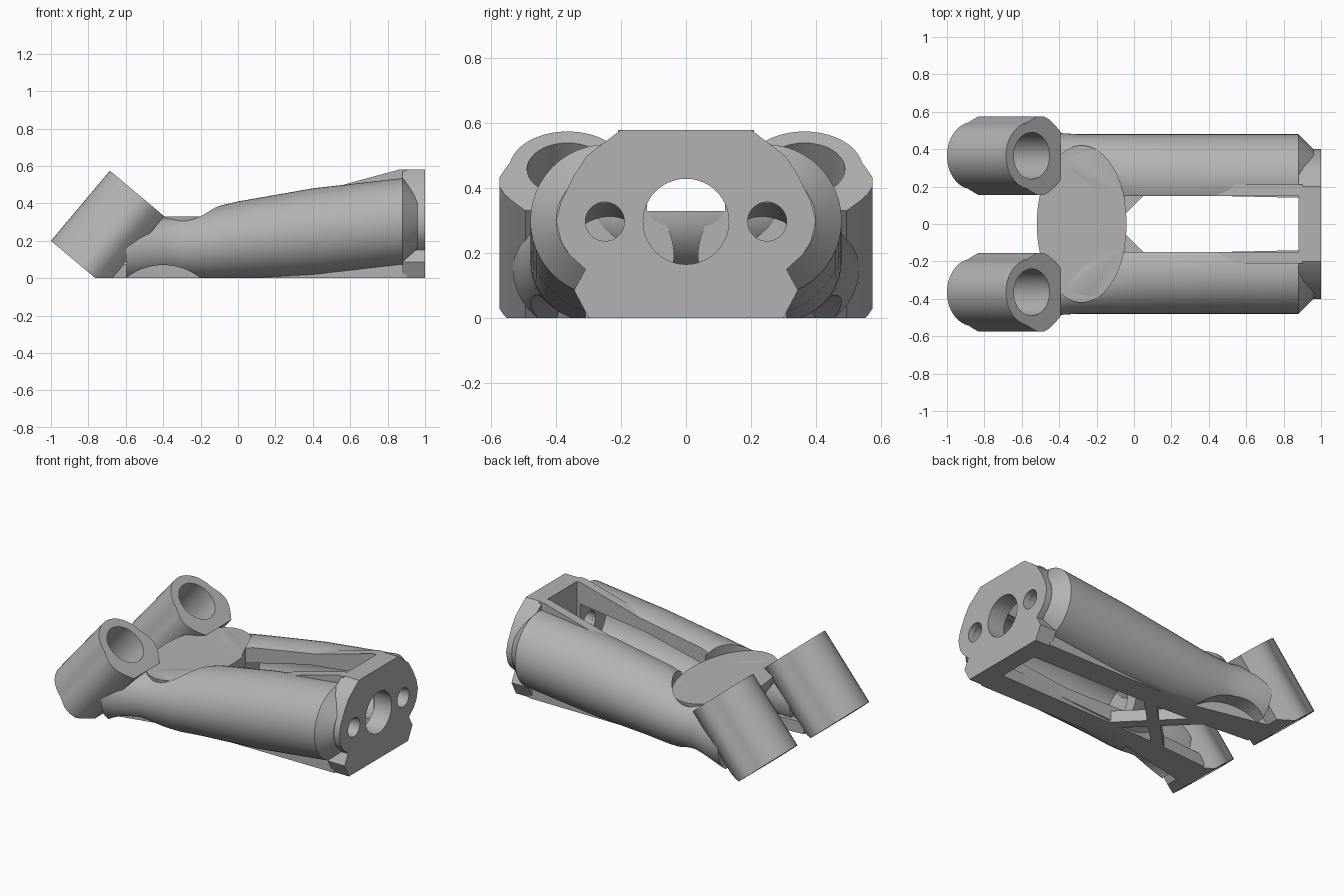
import bpy, bmesh
from math import sin, cos, pi, radians
from mathutils import Vector

if "Cube" in bpy.data.objects:
    bpy.data.objects.remove(bpy.data.objects["Cube"])

grey = bpy.data.materials.new("plain_grey")
grey.use_nodes = True
grey.diffuse_color = (0.45, 0.45, 0.45, 1)
grey.node_tree.nodes["Principled BSDF"].inputs["Base Color"].default_value = grey.diffuse_color


def loft(name, rings):
    """Skin a closed solid through rings of equal point count."""
    bm = bmesh.new()
    rows = [[bm.verts.new(p) for p in ring] for ring in rings]
    n = len(rows[0])
    for a, b in zip(rows, rows[1:]):
        for i in range(n):
            j = (i + 1) % n
            bm.faces.new((a[i], a[j], b[j], b[i]))
    bm.faces.new(rows[0])
    bm.faces.new(rows[-1])
    bmesh.ops.recalc_face_normals(bm, faces=bm.faces)
    mesh = bpy.data.meshes.new(name)
    bm.to_mesh(mesh)
    bm.free()
    mesh.materials.append(grey)
    obj = bpy.data.objects.new(name, mesh)
    bpy.context.collection.objects.link(obj)
    return obj


def ellipse_x(x, y, z, ry, rz, n=48):
    return [(x, y + ry * cos(2 * pi * i / n), z + rz * sin(2 * pi * i / n)) for i in range(n)]


def rod_x(name, x0, x1, y, z, r):
    return loft(name, [ellipse_x(x, y, z, r, r) for x in (x0, x1)])


def slab_z(name, plan, z0, z1):
    return loft(name, [[(x, y, z) for x, y in plan] for z in (z0, z1)])


def box(name, x0, x1, y0, y1, z0, z1):
    return slab_z(name, [(x0, y0), (x1, y0), (x1, y1), (x0, y1)], z0, z1)


def activate(obj):
    bpy.ops.object.select_all(action='DESELECT')
    obj.select_set(True)
    bpy.context.view_layer.objects.active = obj


def cut(obj, cutter):
    activate(obj)
    mod = obj.modifiers.new("cut", 'BOOLEAN')
    mod.operation, mod.solver, mod.object = 'DIFFERENCE', 'EXACT', cutter
    bpy.ops.object.modifier_apply(modifier=mod.name)
    bpy.data.objects.remove(cutter)


def finish(obj, mirrored=False):
    activate(obj)
    if mirrored:
        mod = obj.modifiers.new("mirror", 'MIRROR')
        mod.use_axis = (False, True, False)
        mod.use_clip = False
        mod.use_mirror_merge = False
        bpy.ops.object.modifier_apply(modifier=mod.name)
    bpy.ops.object.shade_smooth_by_angle(angle=radians(28))


# Tilted sockets: section swept along an axis leaning towards the body
AXIS = Vector((0.643, 0, 0.766))
ACROSS = Vector((0.766, 0, -0.643))
TOP = Vector((-0.547, 0.365, 0.459))


def tilted_ring(section, s):
    return [TOP + AXIS * s + ACROSS * u + Vector((0, v, 0)) for u, v in section]


def socket_bore():
    circle = [(0.125 * cos(i * pi / 20), 0.125 * sin(i * pi / 20)) for i in range(40)]
    return loft("bore", [tilted_ring(circle, s) for s in (-0.8, 0.3)])


ears = [(0.2, 0.13), (0.155, 0.17), (0.12, 0.195), (0.085, 0.21), (0.04, 0.21), (0.005, 0.195)]
back = [(0.18 * cos(radians(a)), 0.18 * sin(radians(a))) for a in range(100, 261, 8)]
section = ears + back + [(u, -v) for u, v in reversed(ears)]
sockets = loft("tilted_sockets", [tilted_ring(section, s) for s in (-0.49, 0)])
cut(sockets, socket_bore())
cut(sockets, box("floor", -2, 2, -1, 1, -1, 0))
finish(sockets, True)

# Side shells running from the sockets to the end plate: x, y, z, ry, rz
stations = [(-0.60, 0.365, 0.16, 0.17, 0.19), (-0.50, 0.355, 0.165, 0.165, 0.17),
            (-0.38, 0.345, 0.17, 0.14, 0.155), (-0.30, 0.315, 0.17, 0.165, 0.17),
            (-0.15, 0.275, 0.18, 0.205, 0.195), (0.0, 0.25, 0.2, 0.23, 0.21),
            (0.4, 0.245, 0.245, 0.235, 0.235), (0.88, 0.245, 0.3, 0.235, 0.235),
            (0.96, 0.245, 0.3, 0.155, 0.155)]
shells = loft("side_shells", [ellipse_x(*s) for s in stations])
cut(shells, box("floor", -2, 2, -1, 1, -1, 0))
cut(shells, box("inner_gap", -0.05, 2, -1, 0.15, -1, 1))
cut(shells, loft("cavity", [ellipse_x(-0.1, 0.245, 0.19, 0.12, 0.12),
                            ellipse_x(0.4, 0.245, 0.245, 0.17, 0.17),
                            ellipse_x(0.86, 0.245, 0.3, 0.17, 0.17)]))
cut(shells, socket_bore())
cut(shells, rod_x("bolt", 0.7, 1.2, 0.25, 0.295, 0.06))
# Arch under the neck
arch = [(-0.4 + 0.32 * cos(i * pi / 48), -0.25 + 0.32 * sin(i * pi / 48)) for i in range(96)]
cut(shells, loft("arch", [[(x, y, z) for x, z in arch] for y in (-0.5, 1)]))
# Flat oval deck cut across the top
oval = [(-0.28 + 0.24 * cos(i * pi / 32), 0.42 * sin(i * pi / 32)) for i in range(64)]
cut(shells, slab_z("deck", oval, 0.33, 1))
finish(shells, True)

# Cross beam: flat oval top with a rounded underside
beam = loft("cross_beam", [
    [(-0.28 + (x + 0.28) * cos(t), y * cos(t), 0.33 - 0.2 * sin(t)) for x, y in oval]
    for t in [radians(a) for a in range(0, 89, 8)]])
finish(beam)

# End plate with a centre hole and two bolt holes
half = [(0.2, 0.58), (0.305, 0.5), (0.345, 0.44), (0.385, 0.36), (0.4, 0.3),
        (0.385, 0.235), (0.36, 0.195), (0.31, 0.15), (0.345, 0.085), (0.3, 0)]
outline = half + [(-y, z) for y, z in reversed(half)]
plate = loft("end_plate", [[(x, y, z) for y, z in outline] for x in (0.88, 1.0)])
for y, r in ((0, 0.132), (0.25, 0.06), (-0.25, 0.06)):
    cut(plate, rod_x("hole", 0.5, 1.5, y, 0.297, r))
finish(plate)

# Sloping top rails behind the end plate
rail = [(0.1, 0.385), (0.4, 0.455), (0.86, 0.58), (0.9, 0.58), (0.9, 0.46), (0.4, 0.4)]
finish(loft("top_rails", [[(x, y, z) for x, z in rail] for y in (0.15, 0.21)]), True)

# Flat base rails and the crossed braces between them
plan = [(-0.7, 0.2), (-0.45, 0.18), (0, 0.16), (0.9, 0.14), (0.9, 0.31), (-0.2, 0.31), (-0.7, 0.42)]
finish(slab_z("base_rails", plan, 0, 0.075), True)
brace = [(0.07, 0.17), (0.0, 0.2), (-0.4, -0.2), (-0.32, -0.22)]
finish(slab_z("cross_braces", brace, 0, 0.075), True)
